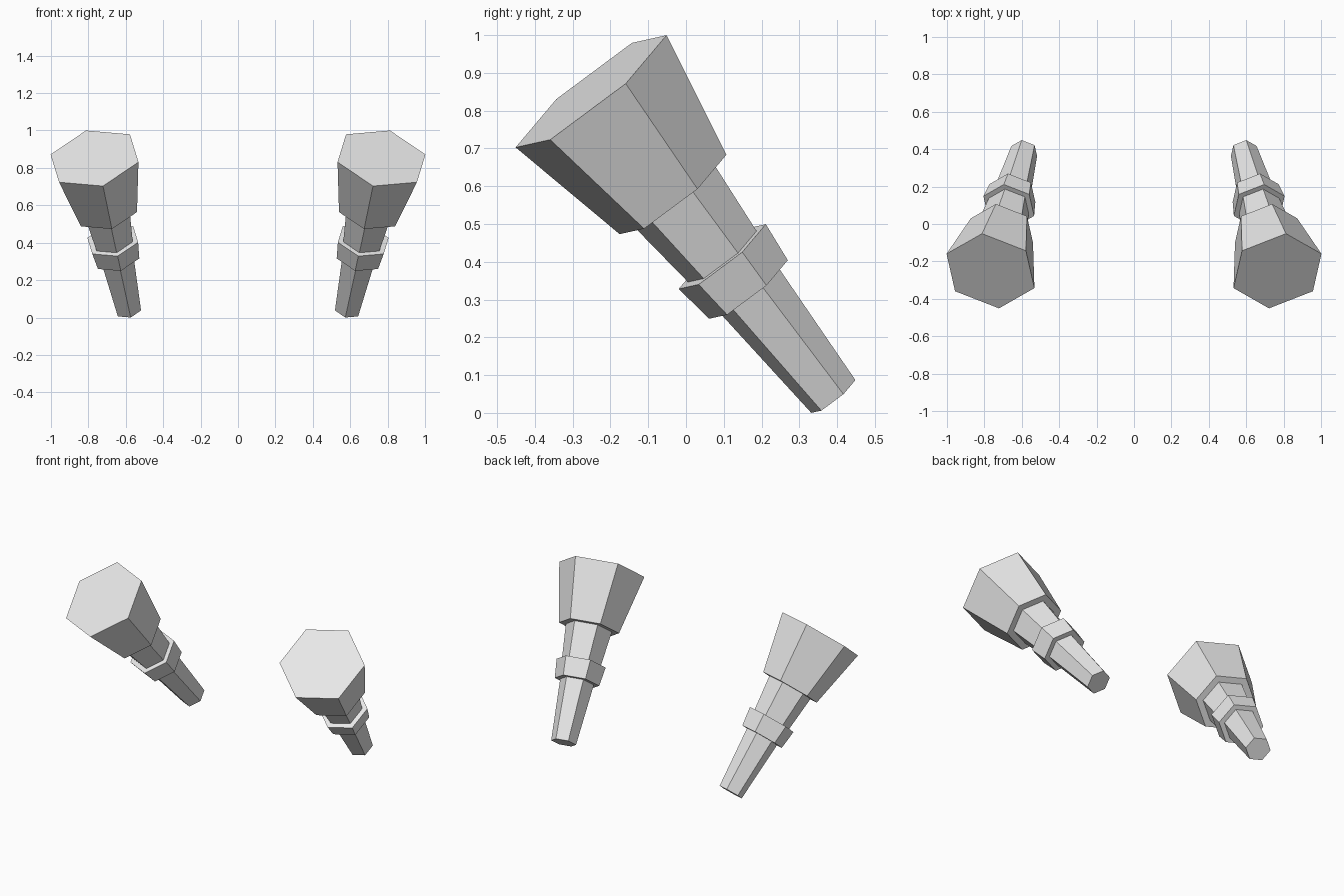
import bpy
import bmesh
from math import cos, sin, pi
from mathutils import Vector

SIDES = 6
cube = bpy.data.objects.get("Cube")
if cube:
    bpy.data.objects.remove(cube, do_unlink=True)

# One light grey for the whole model
grey = bpy.data.materials.new("light_grey")
grey.use_nodes = True
colour = (0.8, 0.8, 0.8, 1)
grey.diffuse_color = colour
grey.node_tree.nodes["Principled BSDF"].inputs["Base Color"].default_value = colour

# Tilted axis from the narrow foot up to the wide head
foot = Vector((0.587, 0.39, 0.0435))
axis = Vector((0.172, -0.612, 0.771)).normalized()
across = Vector((-0.179, -0.788, -0.585))
across = (across - axis * across.dot(axis)).normalized()
side_dir = axis.cross(across)

# Distance along the axis and radius: shaft, collar, neck, head
profile = [(0, 0.074), (0.367, 0.1), (0.367, 0.132), (0.48, 0.146),
           (0.48, 0.115), (0.693, 0.137), (0.693, 0.179), (1.047, 0.253)]


def stepped_leg(name, mirror):
    """Six-sided stepped solid, closed at both ends."""
    bm = bmesh.new()
    rings = []
    for dist, radius in profile:
        ring = []
        for k in range(SIDES):
            a = 2 * pi * k / SIDES
            p = foot + axis * dist + (across * cos(a) + side_dir * sin(a)) * radius
            ring.append(bm.verts.new((p.x * mirror, p.y, p.z)))
        rings.append(ring)
    for low, high in zip(rings, rings[1:]):
        for k in range(SIDES):
            n = (k + 1) % SIDES
            bm.faces.new((low[k], low[n], high[n], high[k]))
    bm.faces.new(rings[0][::-1])
    bm.faces.new(rings[-1])
    bmesh.ops.recalc_face_normals(bm, faces=bm.faces[:])
    mesh = bpy.data.meshes.new(name)
    bm.to_mesh(mesh)
    bm.free()
    mesh.materials.append(grey)
    bpy.context.collection.objects.link(bpy.data.objects.new(name, mesh))


stepped_leg("left_stepped_leg", 1)
stepped_leg("right_stepped_leg", -1)
